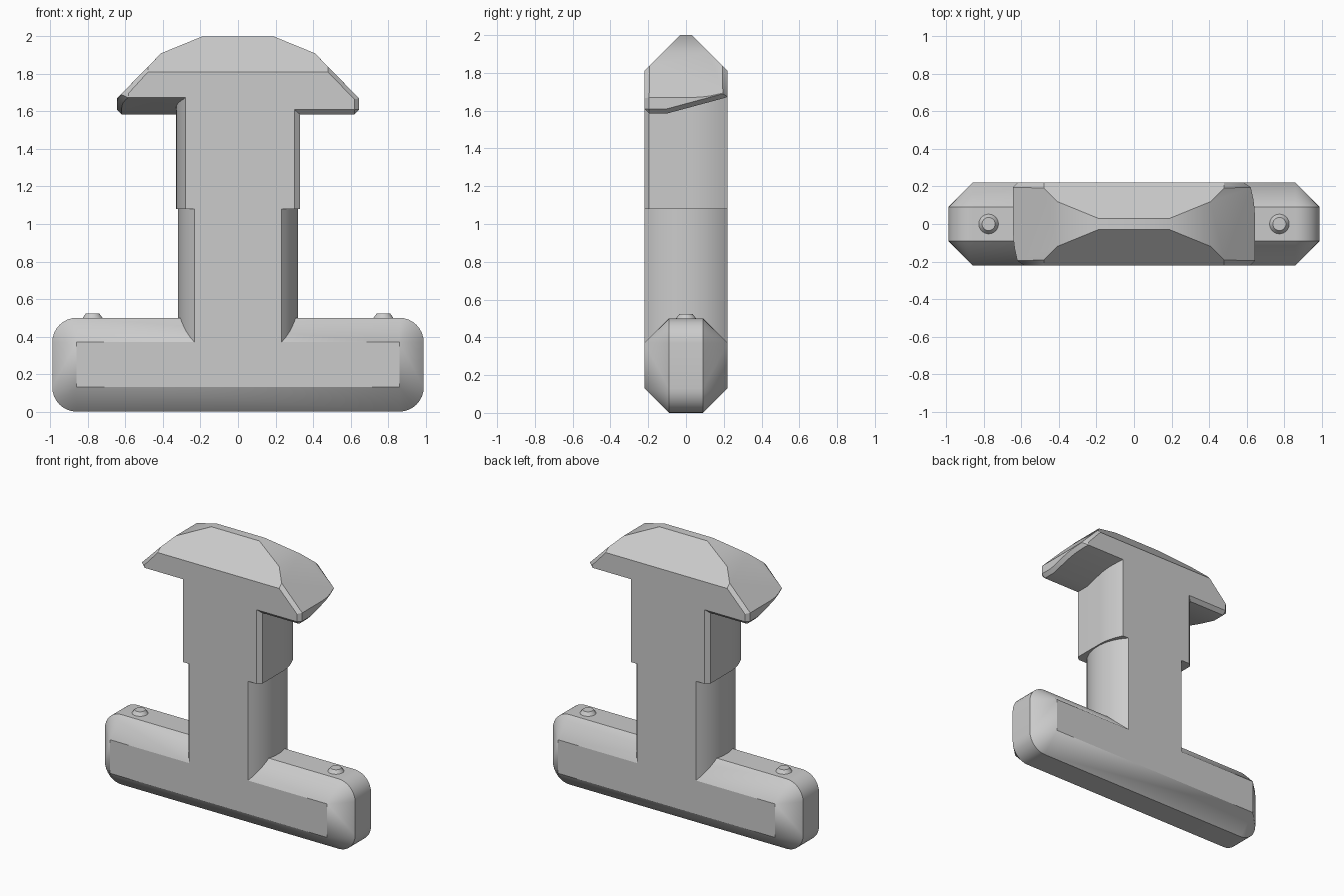
import bpy, bmesh, math
from mathutils import Matrix

cube = bpy.data.objects.get("Cube")
if cube:
    bpy.data.objects.remove(cube)

grey = bpy.data.materials.new("plain_grey")
grey.use_nodes = True
colour = (0.6, 0.6, 0.6, 1)
grey.diffuse_color = colour
grey.node_tree.nodes["Principled BSDF"].inputs["Base Color"].default_value = colour

HALF = 0.22    # half depth of the whole body
BEVEL = 0.025  # small edge bevel


def hull(points):
    """Closed convex solid around the points."""
    bm = bmesh.new()
    for p in points:
        bm.verts.new(p)
    res = bmesh.ops.convex_hull(bm, input=bm.verts[:])
    spare = {v for v in res["geom_interior"] + res["geom_unused"]
             if isinstance(v, bmesh.types.BMVert)}
    bmesh.ops.delete(bm, geom=list(spare), context="VERTS")
    return bm


def finish(bm, name):
    """Merge flat faces, then make the object with smooth curves and sharp edges."""
    bmesh.ops.remove_doubles(bm, verts=bm.verts[:], dist=0.0005)
    bmesh.ops.dissolve_limit(bm, angle_limit=math.radians(1),
                             verts=bm.verts[:], edges=bm.edges[:])
    bmesh.ops.recalc_face_normals(bm, faces=bm.faces[:])
    mesh = bpy.data.meshes.new(name)
    bm.to_mesh(mesh)
    bm.free()
    mesh.materials.append(grey)
    obj = bpy.data.objects.new(name, mesh)
    bpy.context.collection.objects.link(obj)
    bpy.ops.object.select_all(action="DESELECT")
    obj.select_set(True)
    bpy.context.view_layer.objects.active = obj
    bpy.ops.object.shade_smooth_by_angle(angle=math.radians(30))
    return obj


def prism(profile, z0, z1):
    return hull([(x, y, z) for x, y in profile for z in (z0, z1)])


# Base bar: rounded outline tapering to a sharp-cornered front and back panel
points = []
R = 0.13
for sx in (-1, 1):
    for top in (-1, 1):
        cx, cz = sx * 0.86, 0.25 + top * 0.12
        for sy in (-1, 1):
            points.append((cx, sy * HALF, cz))
            for i in range(9):
                a = math.pi / 2 * i / 8
                points.append((cx + sx * R * math.cos(a), sy * 0.09,
                               cz + top * R * math.sin(a)))
finish(hull(points), "base_bar")

# Lower stem: round column cut flat at front and back
arc = []
for i in range(17):
    y = -HALF + 2 * HALF * i / 16
    x = math.sqrt(0.32 ** 2 - y * y)
    arc += [(x, y), (-x, -y)]
finish(prism(arc, 0.25, 1.08), "lower_stem")

# Upper stem: each side bevelled at one end and curved at the other
side = [(0.30, -HALF), (0.33, -HALF + BEVEL)]
for i in range(7):
    t = i / 6
    side.append((0.33 - 0.05 * t * t, 0.03 + 0.19 * t))
side += [(-x, -y) for x, y in side]
finish(prism(side, 1.08, 1.69), "upper_stem")


# Head: one wing, repeated by a half turn
def slope(x):
    return 1.67 + (0.645 - x) * 1.02


wing = []
for s in (-1, 1):
    wing += [(0, s * 0.03, 2), (0.19, s * 0.03, 2), (0.41, s * 0.12, 1.91),
             (0.48, s * 0.192, slope(0.48)),
             (0, s * HALF, 1.81), (0.48, s * HALF, 1.81)]
wing += [(0.62, -HALF, 1.665), (0.62, -HALF, 1.61), (0, -HALF, 1.61),
         (0.585, HALF, 1.695), (0.585, HALF, 1.673), (0, HALF, 1.673)]
for y in (-HALF + BEVEL, -0.1, 0.03, 0.08, 0.13, HALF - BEVEL):
    out = 0.645 - 0.03 * (max(0, y - 0.03) / 0.19) ** 2
    under = 1.585 + 0.27 * max(0, y + 0.1)
    wing += [(out, y, slope(out)), (out, y, under + BEVEL),
             (out - BEVEL, y, under), (0, y, under)]
bm = hull(wing)
inner = [f for f in bm.faces if all(v.co.x < 0.001 for v in f.verts)]
bmesh.ops.delete(bm, geom=inner, context="FACES")
copy = bmesh.ops.duplicate(bm, geom=bm.verts[:] + bm.edges[:] + bm.faces[:])
bmesh.ops.rotate(bm, verts=[v for v in copy["geom"] if isinstance(v, bmesh.types.BMVert)],
                 cent=(0, 0, 0), matrix=Matrix.Rotation(math.pi, 3, "Z"))
finish(bm, "head")

# Studs on top of the base bar
for name, x in (("left_stud", 0.775), ("right_stud", -0.775)):
    bm = bmesh.new()
    bmesh.ops.create_cone(bm, cap_ends=True, segments=24, radius1=0.057,
                          radius2=0.035, depth=0.03,
                          matrix=Matrix.Translation((x, 0, 0.509)))
    finish(bm, name)
